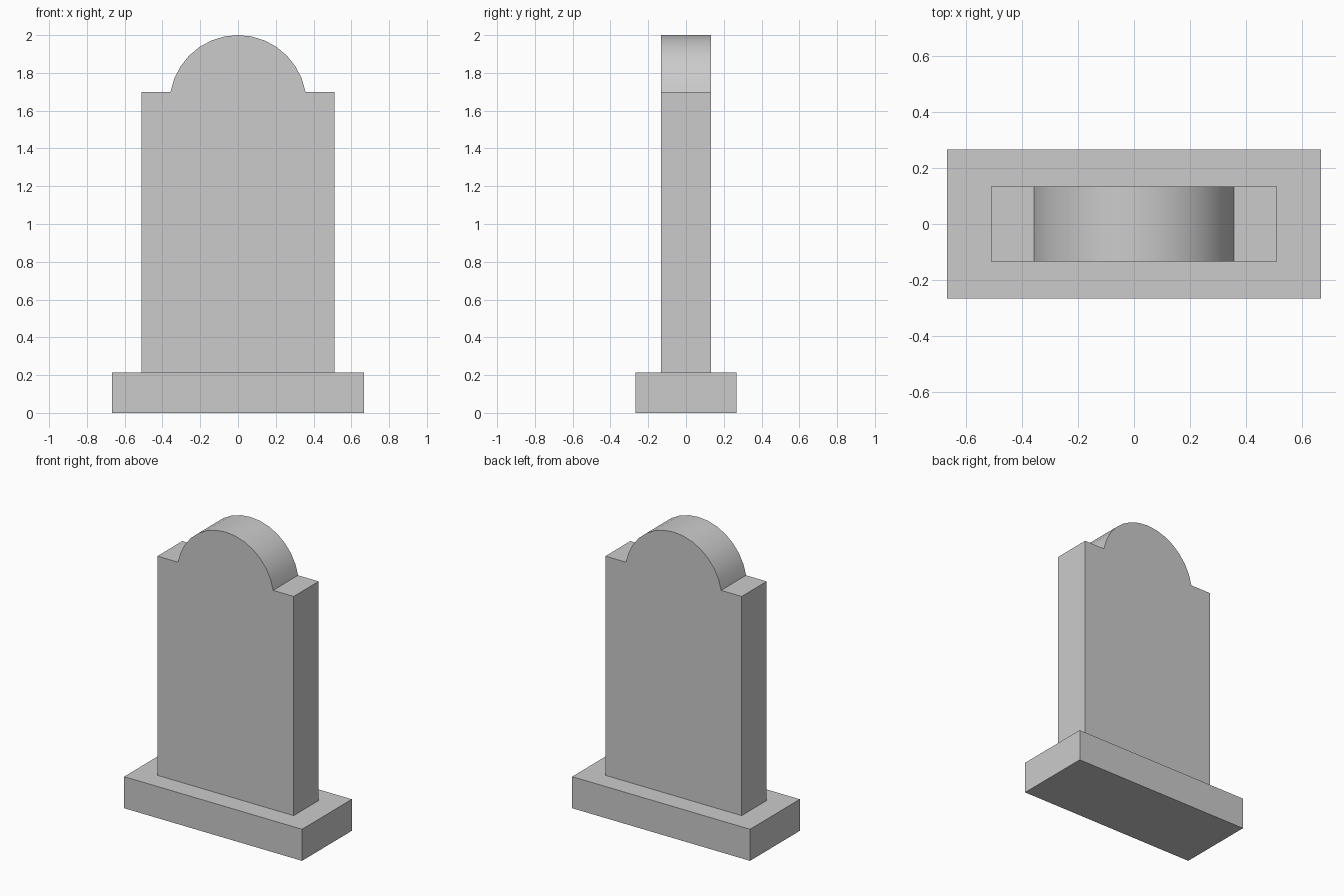
import bpy, bmesh
from math import sin, cos, radians

if "Cube" in bpy.data.objects:
    bpy.data.objects.remove(bpy.data.objects["Cube"])


def extrude_profile(name, points, depth):
    """Extrude an (x, z) outline along y, centred on y = 0."""
    bm = bmesh.new()
    face = bm.faces.new([bm.verts.new((x, -depth / 2, z)) for x, z in points])
    ext = bmesh.ops.extrude_face_region(bm, geom=[face])
    verts = [g for g in ext["geom"] if isinstance(g, bmesh.types.BMVert)]
    bmesh.ops.translate(bm, verts=verts, vec=(0, depth, 0))
    bmesh.ops.recalc_face_normals(bm, faces=bm.faces)
    mesh = bpy.data.meshes.new(name)
    bm.to_mesh(mesh)
    bm.free()
    obj = bpy.data.objects.new(name, mesh)
    bpy.context.collection.objects.link(obj)
    return obj


BASE_TOP, SHOULDER, TOP = 0.214, 1.70, 2.0

# Plinth
extrude_profile("base", [(-0.667, 0), (0.667, 0), (0.667, BASE_TOP), (-0.667, BASE_TOP)], 0.533)

# Upright slab with square shoulders and a rounded crown
radius, start, segments = 0.3625, 9.9, 14
centre = TOP - radius
angles = [radians(start + (180 - 2 * start) * i / segments) for i in range(segments + 1)]
arc = [(radius * cos(a), centre + radius * sin(a)) for a in angles]
arc[0] = (arc[0][0], SHOULDER)
arc[-1] = (arc[-1][0], SHOULDER)
outline = [(-0.511, BASE_TOP), (0.511, BASE_TOP), (0.511, SHOULDER)] + arc + [(-0.511, SHOULDER)]
slab = extrude_profile("headstone_slab", outline, 0.267)

# Smooth crown, crisp edges elsewhere
bpy.context.view_layer.objects.active = slab
slab.select_set(True)
bpy.ops.object.shade_smooth_by_angle(angle=radians(30))
